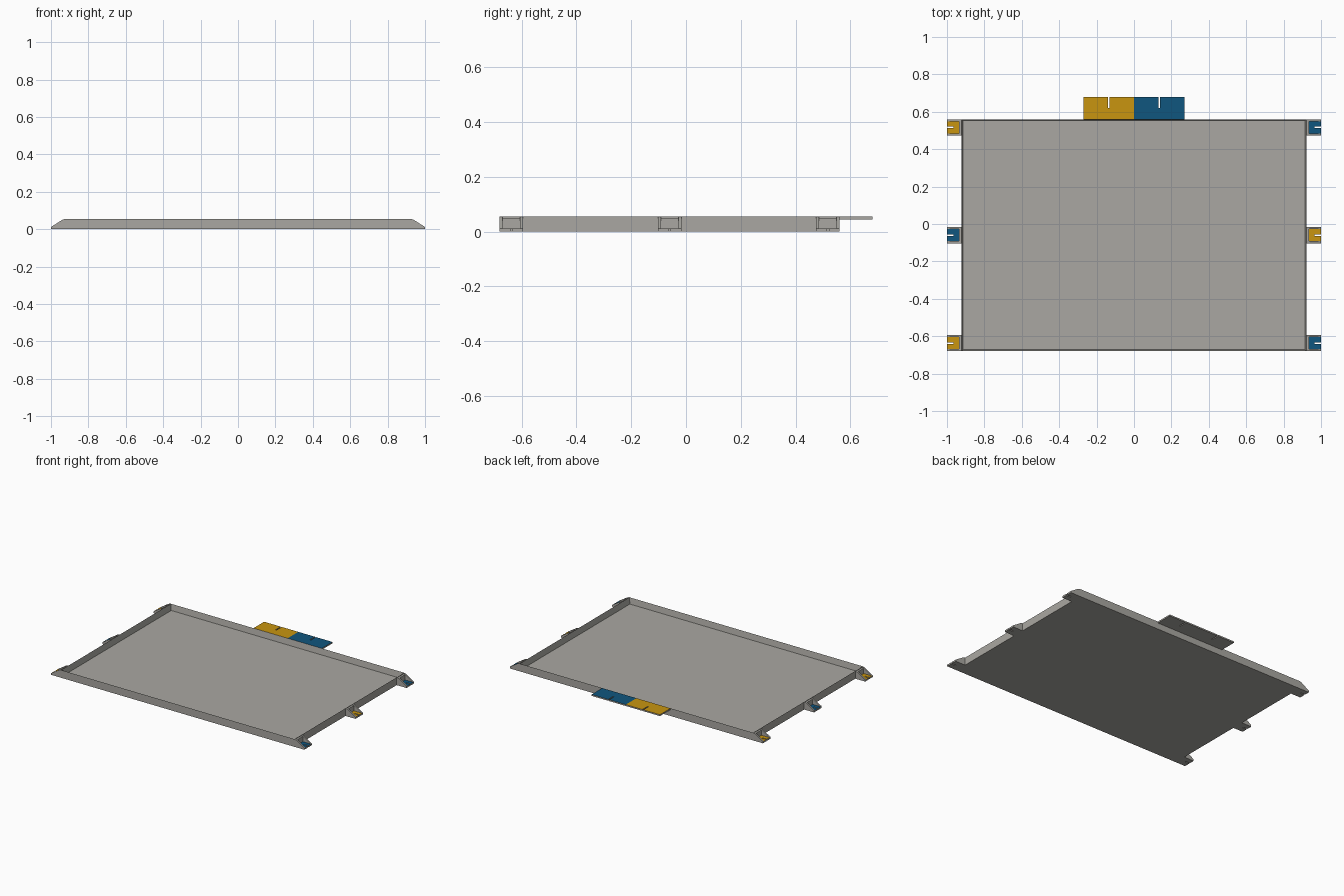
import bpy, bmesh
from mathutils import Vector

cube = bpy.data.objects.get("Cube")
if cube:
    bpy.data.objects.remove(cube, do_unlink=True)


def material(name, color):
    m = bpy.data.materials.new(name)
    m.use_nodes = True
    m.diffuse_color = (*color, 1)
    m.node_tree.nodes["Principled BSDF"].inputs["Base Color"].default_value = (*color, 1)
    return m


GREY = material("warm grey", (0.40, 0.39, 0.36))
YELLOW = material("amber yellow", (0.58, 0.30, 0.005))
BLUE = material("deep blue", (0.005, 0.093, 0.21))


def finish(name, bm, top=None):
    """Make a grey object; upward faces take the top material if given."""
    bmesh.ops.recalc_face_normals(bm, faces=bm.faces)
    mesh = bpy.data.meshes.new(name)
    mesh.materials.append(GREY)
    if top:
        mesh.materials.append(top)
        for f in bm.faces:
            f.material_index = int(f.normal.z > 0.9)
    bm.to_mesh(mesh)
    bm.free()
    obj = bpy.data.objects.new(name, mesh)
    bpy.context.collection.objects.link(obj)
    return obj


def prism(name, points, offset, top=None):
    """Extrude a planar outline along an offset vector."""
    bm = bmesh.new()
    face = bm.faces.new([bm.verts.new(p) for p in points])
    out = bmesh.ops.extrude_face_region(bm, geom=[face], use_keep_orig=True)
    verts = [g for g in out["geom"] if isinstance(g, bmesh.types.BMVert)]
    bmesh.ops.translate(bm, verts=verts, vec=Vector(offset))
    return finish(name, bm, top)


def slotted(half, length, slot_half, slot_start):
    """Rectangle outline along u with a slot open at its far end."""
    return [(0, -half), (length, -half), (length, -slot_half), (slot_start, -slot_half),
            (slot_start, slot_half), (length, slot_half), (length, half), (0, half)]


SIDE, FRONT, BACK = 0.922, -0.68, 0.56
HEIGHT, FLOOR, WALL = 0.055, 0.012, 0.011

# Tray: a box whose top is inset and sunk to the floor
bm = bmesh.new()
bmesh.ops.create_cube(bm, size=1)
for v in bm.verts:
    v.co = (v.co.x * 2 * SIDE, v.co.y * (BACK - FRONT) + (BACK + FRONT) / 2,
            (v.co.z + 0.5) * HEIGHT)
top_face = max(bm.faces, key=lambda f: f.calc_center_median().z)
bmesh.ops.inset_region(bm, faces=[top_face], thickness=WALL)
for v in top_face.verts:
    v.co.z = FLOOR
finish("tray", bm)

# Side brackets: back plate, two sloped cheeks and a slotted coloured pad
HALF, CHEEK, INNER = 0.043, 0.011, 0.936
cheek_profile = [(SIDE, 0), (1, 0), (1, 0.012), (0.94, 0.05), (0.925, HEIGHT), (SIDE, HEIGHT)]
rows = [("front", FRONT + HALF, 1), ("middle", (FRONT + BACK) / 2, -1), ("back", BACK - HALF, 1)]
for row, y, flip in rows:
    for side, s in (("left", 1), ("right", -1)):
        tag = f"{row}_{side}"
        for part, y0 in (("a", y - HALF), ("b", y + HALF - CHEEK)):
            prism(f"bracket_cheek_{part}_{tag}", [(s * x, y0, z) for x, z in cheek_profile],
                  (0, CHEEK, 0))
        w = HALF - CHEEK
        prism(f"bracket_back_{tag}",
              [(s * SIDE, y - w, 0), (s * INNER, y - w, 0), (s * INNER, y + w, 0),
               (s * SIDE, y + w, 0)], (0, 0, 0.05))
        prism(f"bracket_pad_{tag}",
              [(s * (INNER + u), y + v, 0) for u, v in slotted(w, 1 - INNER, 0.004, 0.03)],
              (0, 0, FLOOR), BLUE if s * flip > 0 else YELLOW)

# Back tabs: two slotted plates level with the rim
for side, s, color in (("left", 1, BLUE), ("right", -1, YELLOW)):
    prism(f"back_tab_{side}",
          [(s * 0.135 + v, BACK + u, 0.045) for u, v in slotted(0.135, 0.12, 0.004, 0.06)],
          (0, 0, 0.01), color)
